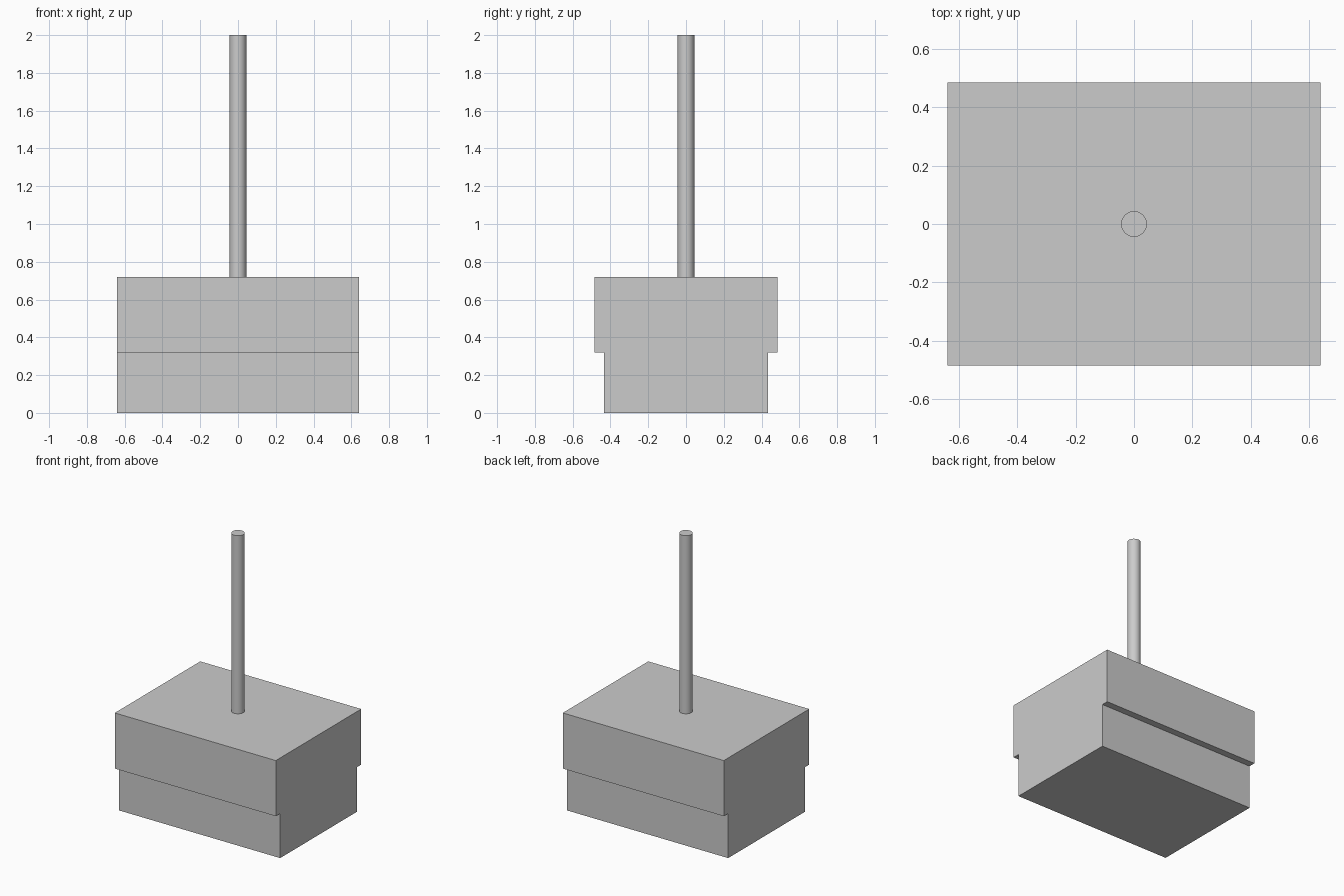
import bpy
import bmesh

cube = bpy.data.objects.get("Cube")
if cube:
    bpy.data.objects.remove(cube, do_unlink=True)

grey = bpy.data.materials.new("plain_grey")
grey.use_nodes = True
colour = (0.6, 0.6, 0.6, 1)
grey.diffuse_color = colour
grey.node_tree.nodes["Principled BSDF"].inputs["Base Color"].default_value = colour

HALF_LENGTH = 0.64
BODY_TOP = 0.72
STEP = 0.32
ROD_RADIUS = 0.044
ROD_TOP = 2.0


def extruded_body(name, half_profile):
    """Mirror a (y, z) half profile and extrude it along x."""
    outline = half_profile + [(-y, z) for y, z in reversed(half_profile)]
    bm = bmesh.new()
    end = bm.faces.new([bm.verts.new((-HALF_LENGTH, y, z)) for y, z in outline])
    ext = bmesh.ops.extrude_face_region(bm, geom=[end])
    verts = [g for g in ext["geom"] if isinstance(g, bmesh.types.BMVert)]
    bmesh.ops.translate(bm, verts=verts, vec=(2 * HALF_LENGTH, 0, 0))
    bmesh.ops.recalc_face_normals(bm, faces=bm.faces)
    mesh = bpy.data.meshes.new(name)
    bm.to_mesh(mesh)
    bm.free()
    obj = bpy.data.objects.new(name, mesh)
    bpy.context.collection.objects.link(obj)
    mesh.materials.append(grey)
    return obj


# Block with a wider upper part, stepped at front and back
extruded_body("stepped_block", [(0.435, 0), (0.435, STEP), (0.485, STEP), (0.485, BODY_TOP)])

# Upright rod on the block
bpy.ops.mesh.primitive_cylinder_add(
    vertices=48, radius=ROD_RADIUS, depth=ROD_TOP - BODY_TOP,
    location=(0, 0, (ROD_TOP + BODY_TOP) / 2))
rod = bpy.context.object
rod.name = "rod"
rod.data.materials.append(grey)
bpy.ops.object.shade_smooth_by_angle()
